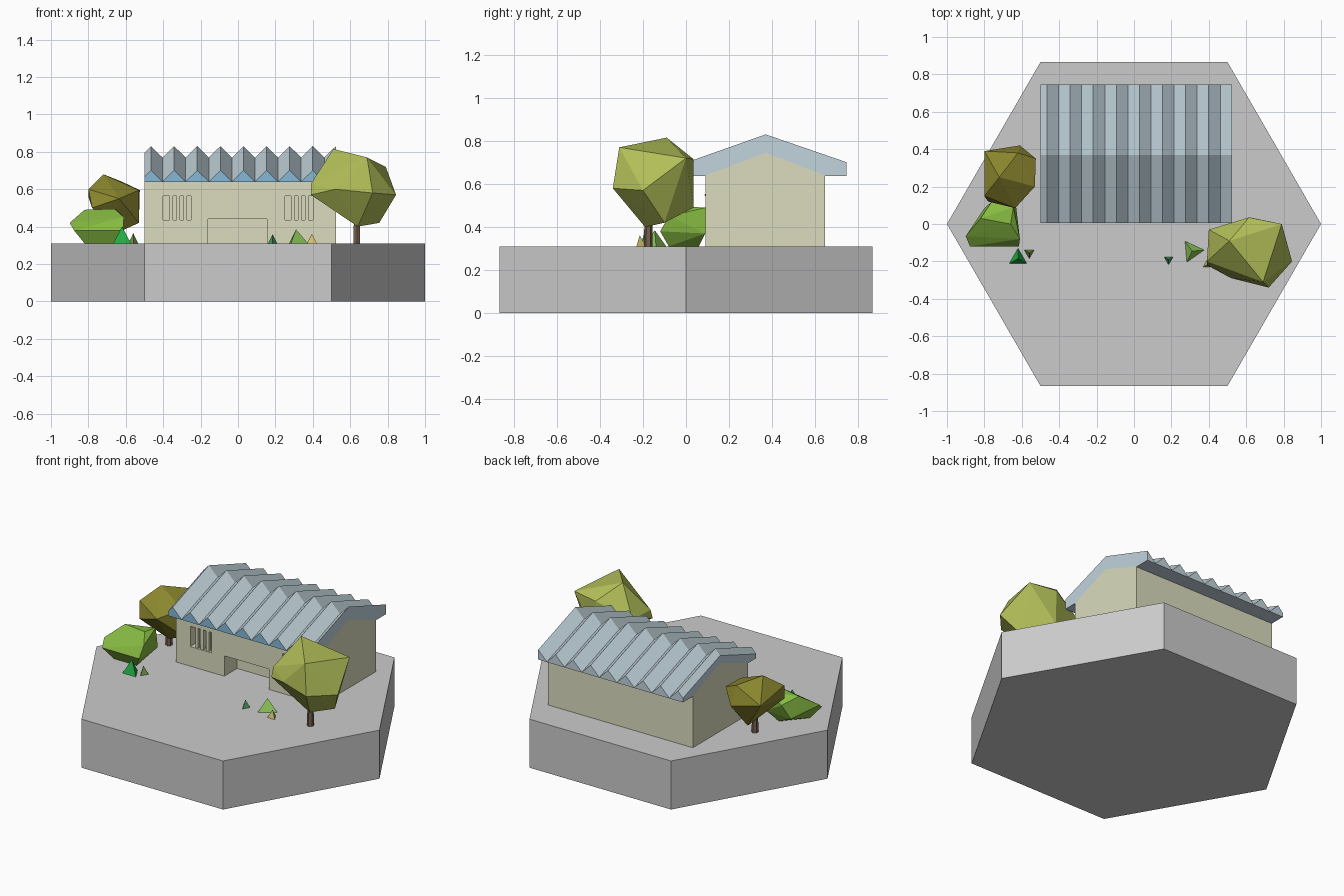
import bpy, bmesh, math
from mathutils import Matrix, Vector

if "Cube" in bpy.data.objects:
    bpy.data.objects.remove(bpy.data.objects["Cube"])

G = 0.31  # ground level on top of the base


def mat(name, hexcol):
    m = bpy.data.materials.new(name)
    c = [int(hexcol[i:i + 2], 16) / 255 for i in (0, 2, 4)]
    m.diffuse_color = [v / 12.92 if v < 0.04 else ((v + 0.055) / 1.055) ** 2.4 for v in c] + [1]
    m.use_nodes = True
    m.node_tree.nodes["Principled BSDF"].inputs["Base Color"].default_value = m.diffuse_color
    return m


def finish(name, bm, *mats):
    bmesh.ops.recalc_face_normals(bm, faces=bm.faces)
    me = bpy.data.meshes.new(name)
    bm.to_mesh(me)
    bm.free()
    ob = bpy.data.objects.new(name, me)
    bpy.context.collection.objects.link(ob)
    for m in mats:
        me.materials.append(m)
    return ob


def add_box(bm, lo, hi):
    lo, hi = Vector(lo), Vector(hi)
    bmesh.ops.create_cube(bm, size=1, matrix=Matrix.Translation((lo + hi) / 2)
                          @ Matrix.Diagonal((*(hi - lo), 1)))


def cone(name, loc, r1, r2, h, sides, angle, m=None):
    bm = bmesh.new()
    bmesh.ops.create_cone(bm, cap_ends=True, segments=sides, radius1=r1, radius2=r2, depth=h,
                          matrix=Matrix.Translation((loc[0], loc[1], loc[2] + h / 2))
                          @ Matrix.Rotation(math.radians(angle), 4, 'Z'))
    return finish(name, bm, *([m] if m else []))


def loft(bm, loops):
    """Skin a row of closed cross-sections; returns the side faces per span."""
    rows = [[bm.verts.new(p) for p in loop] for loop in loops]
    n = len(rows[0])
    spans = [[bm.faces.new((a[i], a[(i + 1) % n], b[(i + 1) % n], b[i])) for i in range(n)]
             for a, b in zip(rows, rows[1:])]
    bm.faces.new(rows[0])
    bm.faces.new(rows[-1])
    return spans


def hull(name, pts, m):
    bm = bmesh.new()
    for p in pts:
        bm.verts.new(p)
    res = bmesh.ops.convex_hull(bm, input=bm.verts)
    bmesh.ops.delete(bm, geom=[v for v in res["geom_interior"] if v.is_valid], context='VERTS')
    return finish(name, bm, m)


wall_m = mat("wall", "DBDCBE")
roof_m = mat("roof", "C2D4DC")
eave_m = mat("eave", "86B8D6")
wood_m = mat("wood", "76604F")

# hexagonal base
bm = bmesh.new()
bmesh.ops.create_circle(bm, cap_ends=True, segments=6, radius=1,
                        matrix=Matrix.Rotation(math.radians(90), 4, 'Z'))
hexa = [(math.cos(i * math.pi / 3), math.sin(i * math.pi / 3)) for i in range(6)]
bm.clear()
loft(bm, [[(x, y, z) for x, y in hexa] for z in (0, G)])
finish("base", bm)

# house walls with gabled ends
X0, X1 = -0.5, 0.523
gable = [(0.09, G), (0.645, G), (0.645, 0.64), (0.37, 0.745), (0.09, 0.64)]
bm = bmesh.new()
loft(bm, [[(x, y, z) for y, z in gable] for x in (X0, X1)])
walls = finish("walls", bm, wall_m)

# doorway and window recesses
bm = bmesh.new()
add_box(bm, (-0.16, 0.0, G - 0.05), (0.155, 0.22, 0.44))
for x in (-0.4, 0.25):
    add_box(bm, (x, 0.0, 0.435), (x + 0.15, 0.14, 0.565))
cutter = finish("opening_cutter", bm, wall_m)
cutter.hide_render = True
cutter.hide_viewport = True
cutter.display_type = 'WIRE'
mod = walls.modifiers.new("openings", 'BOOLEAN')
mod.operation, mod.solver, mod.object = 'DIFFERENCE', 'EXACT', cutter

# window bars
bm = bmesh.new()
for x in (-0.4, 0.25):
    for i in range(3):
        cx = x + 0.0375 * (i + 1) + 0.005
        add_box(bm, (cx - 0.01, 0.095, 0.435), (cx + 0.01, 0.115, 0.565))
finish("window_bars", bm, wall_m)

# corrugated gable roof: zigzag crest height along x
stations = [(X0, 0.027)]
for k in range(9):
    stations.append((-0.465 + 0.1235 * k, 0.063))
    if k < 8:
        stations.append((-0.403 + 0.1235 * k, 0.002))
bm = bmesh.new()
spans = loft(bm, [[(x, y, z) for y, z in (
    (0.005, 0.638), (0.005, 0.638 + t), (0.37, 0.767 + t), (0.745, 0.638 + t),
    (0.745, 0.638), (0.645, 0.638), (0.37, 0.745), (0.09, 0.638))] for x, t in stations])
for s in spans:
    s[0].material_index = 1
finish("roof", bm, roof_m, eave_m)

# right tree
hull("right_tree_crown", [
    (.40, -.03, .63), (.39, -.22, .57), (.39, -.20, .63), (.615, .035, .715), (.62, .035, .49),
    (.79, .00, .72), (.845, -.20, .57), (.72, -.34, .58), (.52, -.29, .60), (.51, -.09, .815),
    (.69, -.31, .77), (.64, -.19, .40), (.755, -.10, .42)], mat("leaf_right", "B2BE58"))
cone("right_tree_trunk", (.635, -.175, G), 0.02, 0.018, 0.14, 6, 0, wood_m)

# left tree
hull("left_tree_crown", [
    (-.72, .25, .68), (-.80, .15, .60), (-.80, .39, .56), (-.61, .42, .52), (-.525, .35, .595),
    (-.53, .21, .42), (-.53, .20, .595), (-.635, .085, .55), (-.78, .12, .50),
    (-.66, .32, .37), (-.64, .22, .37), (-.62, .38, .64)], mat("leaf_left", "8A862E"))
cone("left_tree_trunk", (-.67, .26, G), 0.02, 0.018, 0.1, 6, 0, wood_m)

# bush
hull("bush", [
    (-.82, .03, .49), (-.66, .0, .495), (-.645, .09, .49), (-.76, .12, .45), (-.90, -.065, .42),
    (-.877, -.12, .38), (-.615, -.12, .38), (-.61, -.08, .45), (-.63, .09, .37), (-.80, .085, .36),
    (-.82, -.08, G), (-.66, -.08, G), (-.70, .06, G)], mat("leaf_bush", "86BA42"))

# grass tufts
for i, (x, y, r, h, a, c) in enumerate([
        (-.62, -.185, .055, .09, 0, "22AE44"), (-.56, -.155, .03, .055, 60, "7A9C4C"),
        (.185, -.19, .028, .05, 60, "4C9A62"), (.31, -.145, .065, .075, 35, "90CC5C"),
        (.395, -.215, .03, .052, 0, "D2C474")]):
    cone(f"grass_tuft_{i + 1}", (x, y, G), r, 0, h, 3, a, mat(f"grass_{i + 1}", c))
